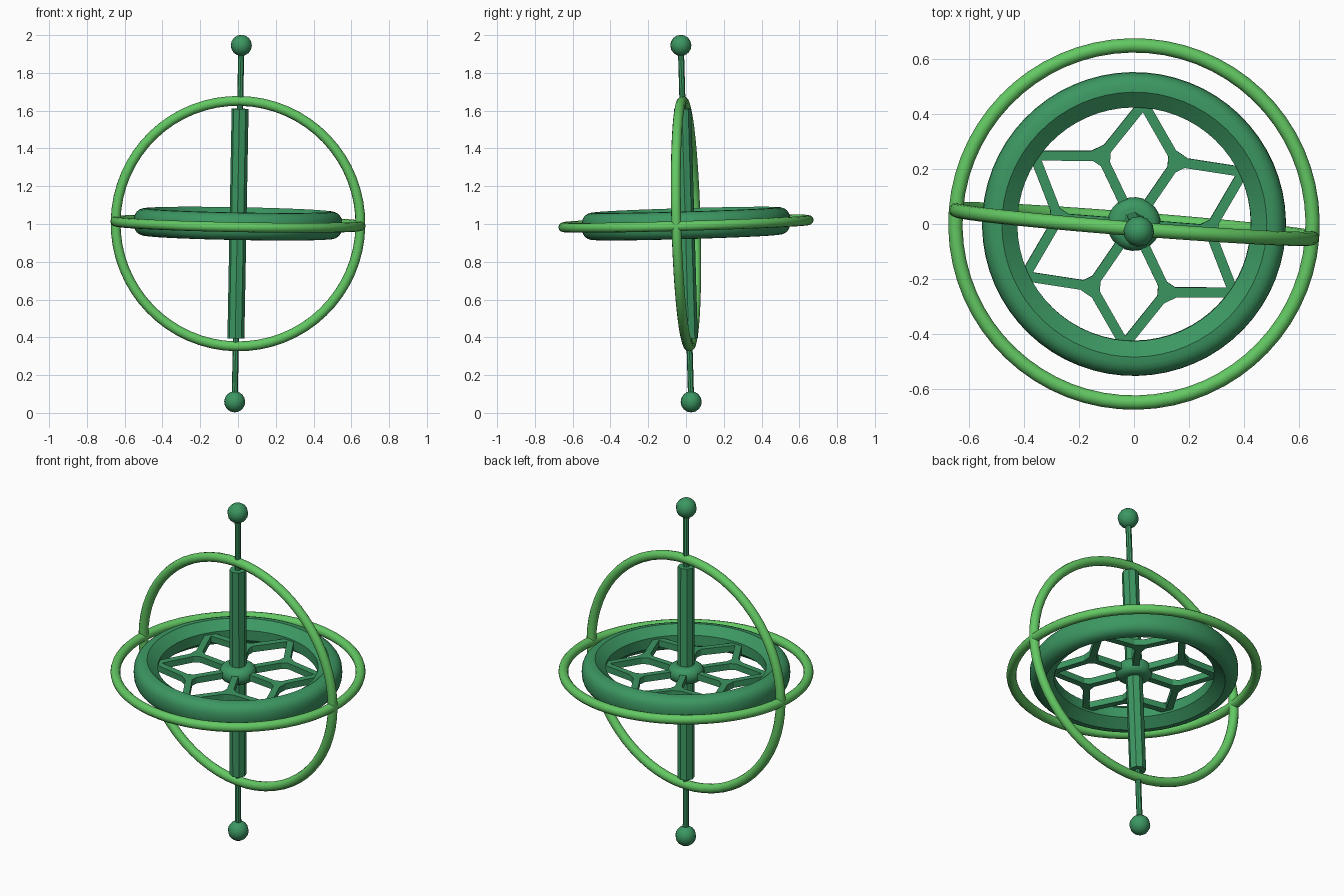
import bpy, bmesh
from math import sin, cos, pi, radians
from mathutils import Matrix, Vector

cube = bpy.data.objects.get("Cube")
if cube:
    bpy.data.objects.remove(cube)

# The whole gyroscope leans slightly and is turned about its axis
AXIS = Vector((0.0185, -0.029, 1))
LEAN = (Matrix.Translation((0, 0, 1.002))
        @ Vector((0, 0, 1)).rotation_difference(AXIS).to_matrix().to_4x4()
        @ Matrix.Rotation(radians(-4.5), 4, 'Z'))


def material(name, colour):
    m = bpy.data.materials.new(name)
    m.use_nodes = True
    m.diffuse_color = colour
    m.node_tree.nodes["Principled BSDF"].inputs["Base Color"].default_value = colour
    return m


DARK = material("dark green", (0.045, 0.31, 0.122, 1))
LIGHT = material("light green", (0.125, 0.58, 0.125, 1))


def finish(name, bm, mat, local=Matrix(), smooth=35):
    bmesh.ops.recalc_face_normals(bm, faces=bm.faces)
    mesh = bpy.data.meshes.new(name)
    bm.to_mesh(mesh)
    bm.free()
    mesh.materials.append(mat)
    obj = bpy.data.objects.new(name, mesh)
    bpy.context.collection.objects.link(obj)
    obj.matrix_world = LEAN @ local
    if smooth:
        bpy.ops.object.select_all(action='DESELECT')
        obj.select_set(True)
        bpy.context.view_layer.objects.active = obj
        bpy.ops.object.shade_smooth_by_angle(angle=radians(smooth))
    return obj


def lathe(name, profile, mat, steps=64, local=Matrix()):
    """Spin a closed (radius, height) profile round the axis."""
    bm = bmesh.new()
    rings = [[bm.verts.new((r * cos(2 * pi * i / steps), r * sin(2 * pi * i / steps), z))
              for r, z in profile] for i in range(steps)]
    n = len(profile)
    for i in range(steps):
        a, b = rings[i], rings[(i + 1) % steps]
        for j in range(n):
            k = (j + 1) % n
            bm.faces.new((a[j], b[j], b[k], a[k]))
    return finish(name, bm, mat, local)


def rod(name, radius, low, high, sides, smooth):
    bm = bmesh.new()
    bmesh.ops.create_cone(bm, cap_ends=True, segments=sides, radius1=radius,
                          radius2=radius, depth=high - low)
    finish(name, bm, DARK, Matrix.Translation((0, 0, (low + high) / 2)), smooth)


# Two gimbal rings
tube = [(0.65 + 0.026 * cos(pi * i / 6), 0.026 * sin(pi * i / 6)) for i in range(12)]
lathe("level_ring", tube, LIGHT)
lathe("upright_ring", tube, LIGHT, local=Matrix.Rotation(pi / 2, 4, 'X'))

# Rotor rim: rounded outside, sloping bevels inside
rim = []
for i in range(-6, 7):
    a = pi / 2 * i / 6
    s = sin(a)
    rim.append((0.482 + 0.071 * max(cos(a), 0) ** 0.8,
                0.073 * abs(s) ** 0.8 * (1 if s > 0 else -1)))
rim += [(0.425, 0.03), (0.425, -0.03)]
lathe("rotor_rim", rim, DARK)

# Rounded hub
hub = [(0.058 + 0.04 * cos(a), 0.045 * sin(a)) for a in
       (pi * (i / 8 - 0.5) for i in range(9))]
lathe("rotor_hub", hub + [(0.03, 0.045), (0.03, -0.045)], DARK, 24)

# Spoke lattice: six Y-shaped branches with webbed joints
THICK = 0.036
bm = bmesh.new()


def bar(start, end, width=0.036):
    d = end - start
    turn = d.to_2d().angle_signed(Vector((1, 0)))
    bmesh.ops.create_cube(bm, size=1, matrix=Matrix.Translation((start + end) / 2)
                          @ Matrix.Rotation(turn, 4, 'Z')
                          @ Matrix.Diagonal((d.length, width, THICK, 1)))


def polar(r, a):
    return Vector((r * cos(a), r * sin(a), 0))


for i in range(6):
    a = i * pi / 3
    joint = polar(0.275, a)
    bar(polar(0.07, a), joint)
    for side in (-1, 1):
        bar(joint, polar(0.44, a + side * pi / 6))
    # Web between the three arms, one corner along each arm
    corners = [joint + polar(0.065, a + pi + k * 2 * pi / 3) for k in range(3)]
    up = Vector((0, 0, THICK / 2))
    top = [bm.verts.new(c + up) for c in corners]
    bottom = [bm.verts.new(c - up) for c in corners]
    bm.faces.new(top)
    bm.faces.new(bottom[::-1])
    for k in range(3):
        n = (k + 1) % 3
        bm.faces.new((top[k], bottom[k], bottom[n], top[n]))
finish("rotor_spokes", bm, DARK, smooth=0)

# Axle, thin end pins and end balls
rod("axle", 0.045, -0.608, 0.608, 8, 0)
for label, s in (("top", 1), ("bottom", -1)):
    low, high = sorted((s * 0.6, s * 0.93))
    rod(label + "_pin", 0.016, low, high, 8, 0)
    bm = bmesh.new()
    bmesh.ops.create_uvsphere(bm, u_segments=12, v_segments=8, radius=0.056)
    finish(label + "_ball", bm, DARK, Matrix.Translation((0, 0, s * 0.944)))
